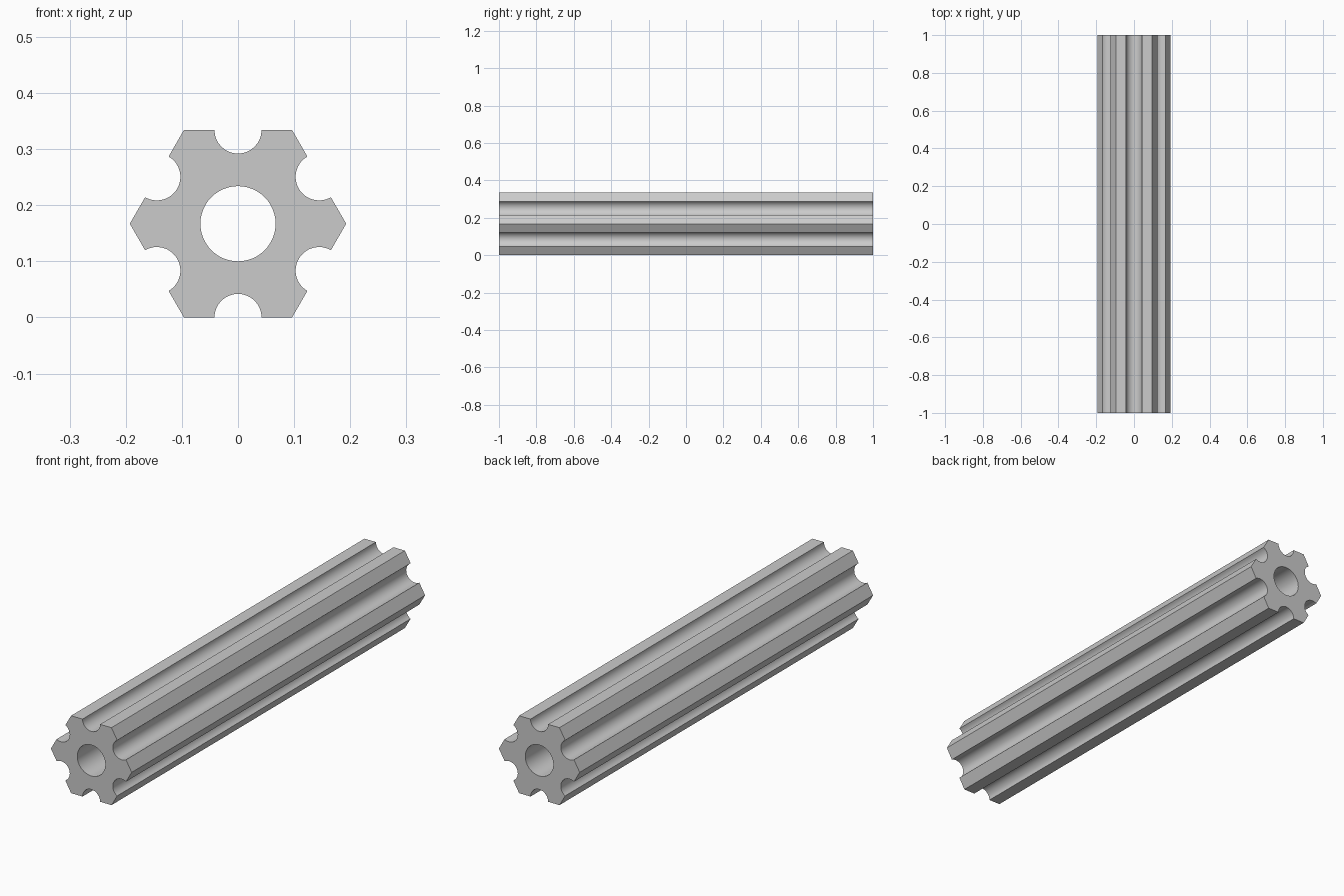
import bpy, bmesh
from math import pi, cos, sin, radians
from mathutils import Vector, Matrix

LENGTH = 2.0
APOTHEM = 0.167      # centre to hexagon flat
GROOVE = 0.042       # groove radius, centred on each flat
BORE = 0.067         # central hole radius
ARC_STEPS = 16
BORE_STEPS = 48

cube = bpy.data.objects.get("Cube")
if cube:
    bpy.data.objects.remove(cube, do_unlink=True)

# Single grey material
grey = bpy.data.materials.new("plain grey")
grey.use_nodes = True
colour = (0.6, 0.6, 0.6, 1)
grey.diffuse_color = colour
grey.node_tree.nodes["Principled BSDF"].inputs["Base Color"].default_value = colour


def add_loop(bm, points):
    """Closed loop of edges in the front end plane."""
    verts = [bm.verts.new((x, -LENGTH / 2, z + APOTHEM)) for x, z in points]
    return [bm.edges.new((a, b)) for a, b in zip(verts, verts[1:] + verts[:1])]


# Hexagonal outline: one corner, then a half-round groove, per side
corner = Vector((APOTHEM / cos(pi / 6), 0))
side = [corner]
for i in range(ARC_STEPS + 1):
    t = pi * i / ARC_STEPS
    arc = Vector((APOTHEM - GROOVE * sin(t), -GROOVE * cos(t)))
    side.append(Matrix.Rotation(pi / 6, 2) @ arc)
outline = [Matrix.Rotation(k * pi / 3, 2) @ p for k in range(6) for p in side]

# Round bore through the centre
bore = [(BORE * cos(2 * pi * i / BORE_STEPS), BORE * sin(2 * pi * i / BORE_STEPS))
        for i in range(BORE_STEPS)]

# Fill the cross-section and extrude it along y
bm = bmesh.new()
edges = add_loop(bm, outline) + add_loop(bm, bore)
bmesh.ops.triangle_fill(bm, edges=edges, use_beauty=True, normal=(0, -1, 0))
result = bmesh.ops.extrude_face_region(bm, geom=bm.faces[:], use_keep_orig=True)
far_end = [g for g in result["geom"] if isinstance(g, bmesh.types.BMVert)]
bmesh.ops.translate(bm, verts=far_end, vec=(0, LENGTH, 0))
bmesh.ops.recalc_face_normals(bm, faces=bm.faces[:])

mesh = bpy.data.meshes.new("grooved_hex_bar")
bm.to_mesh(mesh)
bm.free()
mesh.materials.append(grey)
bar = bpy.data.objects.new("grooved_hex_bar", mesh)
bpy.context.collection.objects.link(bar)

# Smooth grooves and bore, crisp edges elsewhere
bpy.ops.object.select_all(action="DESELECT")
bar.select_set(True)
bpy.context.view_layer.objects.active = bar
bpy.ops.object.shade_smooth_by_angle(angle=radians(30))
